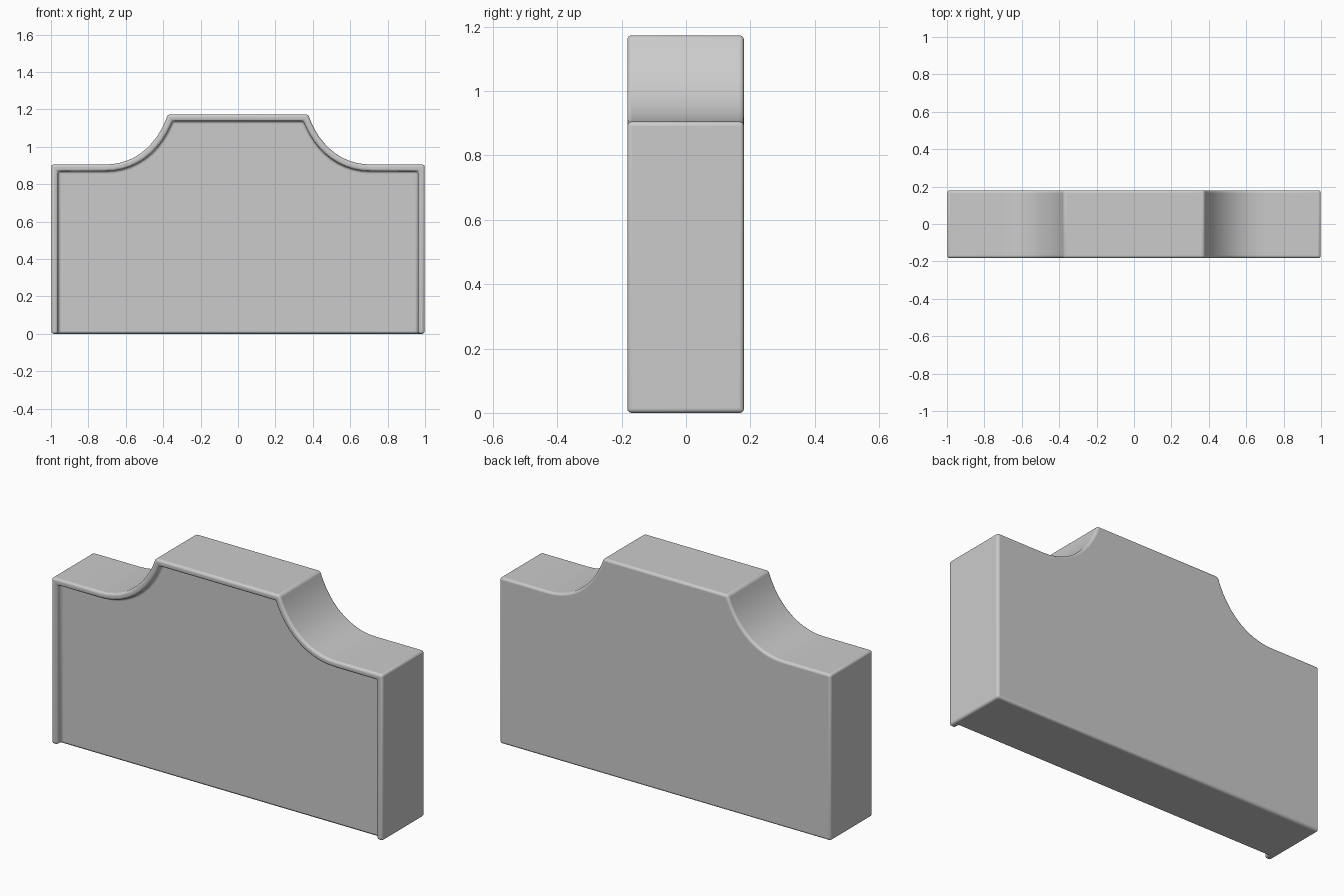
import bpy, bmesh
from math import radians
from mathutils import Vector
from mathutils.geometry import interpolate_bezier

cube = bpy.data.objects.get("Cube")
if cube:
    bpy.data.objects.remove(cube)

FRONT, BACK, PANEL = -0.182, 0.18, -0.152
RIM = 0.036

stone = bpy.data.materials.new("plain grey")
stone.use_nodes = True
grey = (0.6, 0.6, 0.6, 1)
stone.diffuse_color = grey
stone.node_tree.nodes["Principled BSDF"].inputs["Base Color"].default_value = grey

# Right half of the outline: foot, shoulder, scooped curve, raised crown
sweep = interpolate_bezier(Vector((0.71, 0.905)), Vector((0.55, 0.905)),
                           Vector((0.43, 1.01)), Vector((0.375, 1.173)), 12)
half = [Vector((0.998, 0)), Vector((0.998, 0.905))] + [Vector(p[:2]) for p in sweep]
outer = half + [Vector((-p.x, p.y)) for p in reversed(half)]


def inset(path, d):
    """Offset an open path inward, keeping its ends on the ground."""
    result = []
    for i, p in enumerate(path):
        a = (p - path[i - 1]).normalized() if i else Vector((0, 1))
        b = (path[i + 1] - p).normalized() if i < len(path) - 1 else Vector((0, -1))
        na, nb = Vector((-a.y, a.x)), Vector((-b.y, b.x))
        result.append(p + (na + nb) * d / (1 + na.dot(nb)))
    return result


inner = inset(outer, RIM)
bm = bmesh.new()


def loop(path, y):
    return [bm.verts.new((p.x, y, p.y)) for p in path]


back, front = loop(outer, BACK), loop(outer, FRONT)
lip, panel = loop(inner, FRONT), loop(inner, PANEL)

# Outer walls, rim face and inner rim walls
for one, two in ((back, front), (front, lip), (lip, panel)):
    for i in range(len(one) - 1):
        bm.faces.new((one[i], one[i + 1], two[i + 1], two[i]))

# Back, recessed front panel, and underside open at the front of the panel
bm.faces.new(back)
bm.faces.new(panel)
bm.faces.new((back[0], front[0], lip[0], panel[0],
              panel[-1], lip[-1], front[-1], back[-1]))
bmesh.ops.recalc_face_normals(bm, faces=bm.faces)

mesh = bpy.data.meshes.new("rimmed_slab")
bm.to_mesh(mesh)
bm.free()
slab = bpy.data.objects.new("rimmed_slab", mesh)
bpy.context.collection.objects.link(slab)
mesh.materials.append(stone)

# Softly rounded edges
bevel = slab.modifiers.new("rounded_edges", 'BEVEL')
bevel.width = 0.013
bevel.segments = 4
bevel.limit_method = 'ANGLE'
bevel.angle_limit = radians(30)

bpy.context.view_layer.objects.active = slab
slab.select_set(True)
bpy.ops.object.shade_smooth_by_angle(angle=radians(35))
